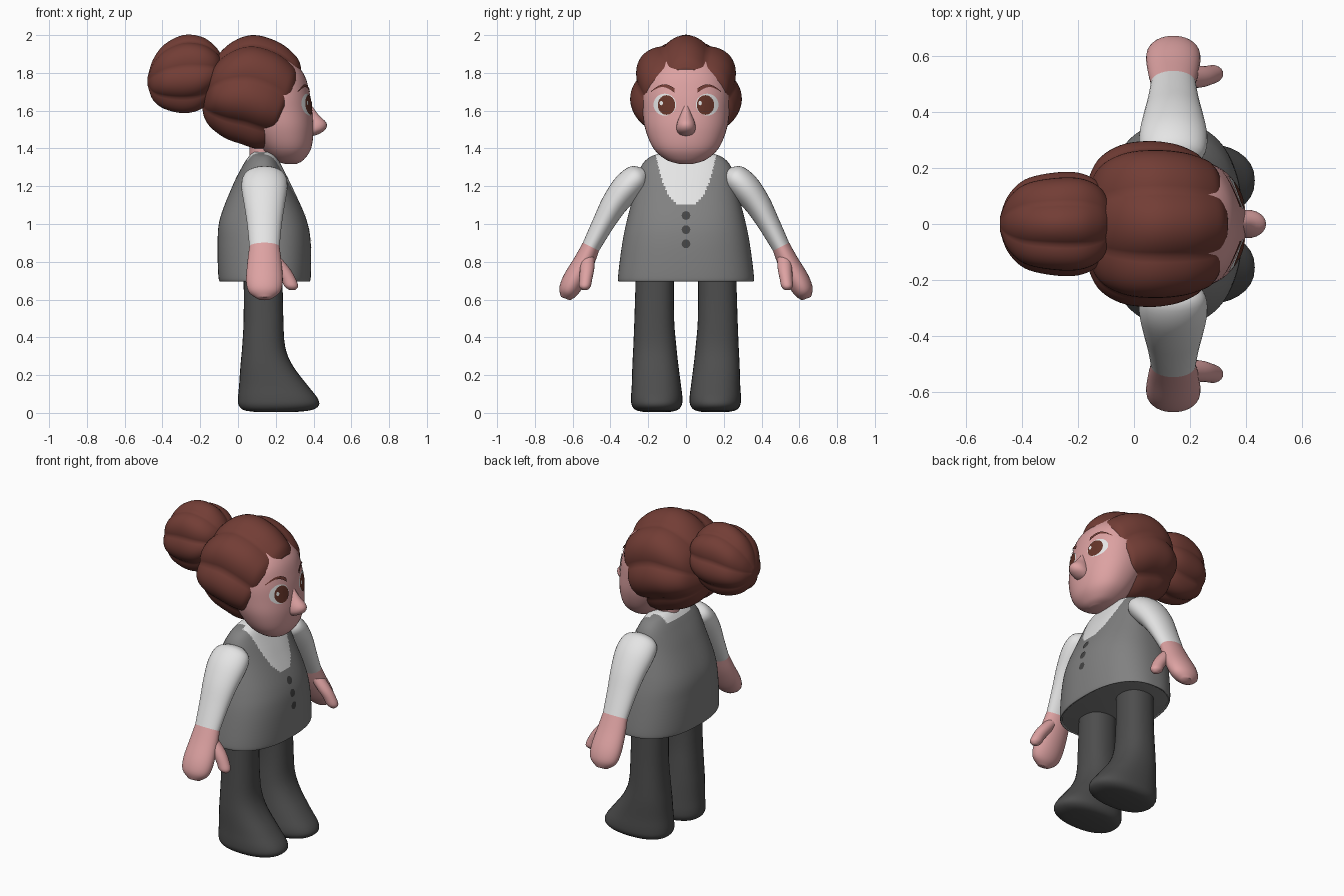
import bpy, bmesh, math
from mathutils import Vector
from mathutils.bvhtree import BVHTree

if "Cube" in bpy.data.objects:
    bpy.data.objects.remove(bpy.data.objects["Cube"])


def mat(name, *rgb):
    m = bpy.data.materials.new(name)
    m.diffuse_color = (*rgb, 1)
    m.use_nodes = True
    m.node_tree.nodes["Principled BSDF"].inputs["Base Color"].default_value = m.diffuse_color
    return m


HAIR = mat("auburn hair", 0.17, 0.047, 0.036)
SKIN = mat("pink skin", 0.72, 0.36, 0.36)
VEST = mat("grey vest", 0.22, 0.22, 0.22)
PANTS = mat("charcoal trousers", 0.075, 0.075, 0.075)
WHITE = mat("white shirt", 0.78, 0.78, 0.78)
BUTTON = mat("dark button", 0.06, 0.06, 0.06)
IRIS = mat("brown iris", 0.13, 0.035, 0.022)


def finish(bm, name, mats, rule=None):
    bmesh.ops.remove_doubles(bm, verts=bm.verts, dist=1e-5)
    if rule:
        for f in bm.faces:
            f.material_index = rule(f.calc_center_median())
    me = bpy.data.meshes.new(name)
    bm.to_mesh(me)
    ob = bpy.data.objects.new(name, me)
    bpy.context.collection.objects.link(ob)
    for m in mats:
        me.materials.append(m)
    bpy.ops.object.select_all(action='DESELECT')
    ob.select_set(True)
    bpy.context.view_layer.objects.active = ob
    bpy.ops.object.shade_smooth_by_angle(angle=math.radians(50))
    tree = BVHTree.FromBMesh(bm)
    bm.free()
    return tree


def spline(rings, sub):
    """Smooth in-between rings; each ring is (centre, u, v)."""
    out = []
    for i in range(len(rings) - 1):
        a, b = rings[max(i - 1, 0)], rings[i]
        c, d = rings[i + 1], rings[min(i + 2, len(rings) - 1)]
        for k in range(sub):
            t = k / sub
            out.append([q + 0.5 * t * (r - p + t * (2 * p - 5 * q + 4 * r - s + t * (3 * (q - r) + s - p)))
                        for p, q, r, s in zip(a, b, c, d)])
    return out + [rings[-1]]


def loft(name, rings, mats, n=32, sub=4, power=2, lobes=0, depth=0, rule=None):
    bm = bmesh.new()
    rows = []
    for c, u, v in spline(rings, sub):
        row = []
        for k in range(n):
            t = 2 * math.pi * k / n
            ct, st = math.cos(t), math.sin(t)
            g = 1 - depth * (1 - abs(math.cos(lobes * t / 2)))
            p = 2 / power
            row.append(bm.verts.new(c + u * g * math.copysign(abs(ct) ** p, ct)
                                    + v * g * math.copysign(abs(st) ** p, st)))
        rows.append(row)
    for a, b in zip(rows, rows[1:]):
        for k in range(n):
            bm.faces.new((a[k], a[(k + 1) % n], b[(k + 1) % n], b[k]))
    bm.faces.new(rows[0])
    bm.faces.new(rows[-1])
    bmesh.ops.recalc_face_normals(bm, faces=bm.faces)
    return finish(bm, name, mats, rule)


def flat(z, x0, x1, hw, y=0):
    """Horizontal ring."""
    return [Vector(((x0 + x1) / 2, y, z)), Vector(((x1 - x0) / 2, 0, 0)), Vector((0, hw, 0))]


def upright(xt, zt, xb, zb, hw):
    """Ring spanning a top and a bottom point in the side plane."""
    a, b = Vector((xt, 0, zt)), Vector((xb, 0, zb))
    return [(a + b) / 2, (a - b) / 2, Vector((0, hw, 0))]


def plate(name, tree, f, nu, nv, lift, material):
    """Thin detail f(u, v) -> (y, z) laid onto the front of a surface."""
    bm = bmesh.new()
    g = []
    for i in range(nu + 1):
        row = []
        for j in range(nv + 1):
            y, z = f(i / nu, j / nv)
            p = tree.ray_cast(Vector((2, y, z)), Vector((-1, 0, 0)))[0]
            row.append(bm.verts.new(p + Vector((lift, 0, 0))))
        g.append(row)
    for i in range(nu):
        for j in range(nv):
            bm.faces.new((g[i][j], g[i + 1][j], g[i + 1][j + 1], g[i][j + 1]))
    bmesh.ops.remove_doubles(bm, verts=bm.verts, dist=1e-5)
    for fc in bm.faces:
        fc.normal_update()
        if fc.normal.x < 0:
            fc.normal_flip()
    finish(bm, name, [material])


def disc(cy, cz, a, b):
    return lambda u, v: (cy + a * v * math.cos(2 * math.pi * u), cz + b * v * math.sin(2 * math.pi * u))


# Torso: vest with shirt showing in the U-shaped neckline
def neckline(c):
    front = c.x > 0.14 and c.z > 1.10 + 0.1 * (abs(c.y) / 0.115) ** 3
    back = c.z > 1.335 and abs(c.y) < 0.12
    return 1 if front or back else 0


torso = loft("vest", [flat(0.70, -0.085, 0.37, 0.345), flat(0.715, -0.103, 0.385, 0.36),
                      flat(0.9, -0.108, 0.385, 0.337), flat(1.03, -0.095, 0.36, 0.31),
                      flat(1.2, -0.03, 0.285, 0.265), flat(1.3, 0.02, 0.235, 0.24),
                      flat(1.355, 0.055, 0.205, 0.19), flat(1.38, 0.08, 0.18, 0.11)],
             [VEST, WHITE], n=144, sub=14, power=2.4, rule=neckline)
for z in (1.045, 0.97, 0.895):
    plate("vest_button", torso, disc(0, z, 0.023, 0.023), 16, 2, 0.004, BUTTON)

# Neck and head
loft("neck", [flat(1.34, 0.06, 0.19, 0.075), flat(1.5, 0.06, 0.19, 0.075)], [SKIN])
head = loft("head", [flat(1.318, 0.25, 0.31, 0.035), flat(1.34, 0.185, 0.348, 0.105),
                     flat(1.40, 0.12, 0.387, 0.172), flat(1.5, 0.05, 0.4, 0.215),
                     flat(1.6, 0, 0.393, 0.23), flat(1.7, -0.02, 0.378, 0.232),
                     flat(1.8, 0, 0.345, 0.205), flat(1.9, 0.05, 0.26, 0.12)],
            [SKIN], n=48, sub=5, power=2.2)
loft("nose", [flat(1.63, 0.34, 0.388, 0.015), flat(1.58, 0.34, 0.425, 0.03),
              flat(1.535, 0.34, 0.468, 0.047), flat(1.50, 0.34, 0.462, 0.05),
              flat(1.475, 0.34, 0.425, 0.036), flat(1.465, 0.35, 0.39, 0.015)], [SKIN], n=24)

# Hair cap and bun, with front-to-back grooves
loft("hair", [upright(0.335, 1.825, 0.145, 1.40, 0.238), upright(0.31, 1.885, 0.13, 1.385, 0.262),
              upright(0.22, 1.96, 0.08, 1.385, 0.29), upright(0.09, 2.0, 0.02, 1.405, 0.30),
              upright(-0.02, 1.97, -0.07, 1.44, 0.285), upright(-0.11, 1.89, -0.145, 1.50, 0.23),
              upright(-0.16, 1.79, -0.18, 1.56, 0.13), upright(-0.175, 1.71, -0.19, 1.62, 0.04)],
     [HAIR], n=84, sub=5, lobes=7, depth=0.11)
loft("hair_bun", [upright(-0.478, 1.78, -0.478, 1.73, 0.025), upright(-0.45, 1.87, -0.45, 1.65, 0.10),
                  upright(-0.39, 1.95, -0.39, 1.60, 0.16), upright(-0.29, 2.0, -0.29, 1.575, 0.185),
                  upright(-0.19, 1.99, -0.20, 1.595, 0.185), upright(-0.12, 1.94, -0.13, 1.66, 0.15),
                  upright(-0.08, 1.88, -0.08, 1.72, 0.08)],
     [HAIR], n=84, sub=5, lobes=7, depth=0.11)

for s, side in ((1, "left"), (-1, "right")):
    # Eyes and brows
    plate(side + "_eye_white", head, disc(s * 0.112, 1.632, 0.06, 0.058), 32, 4, 0.003, WHITE)
    plate(side + "_iris", head, disc(s * 0.103, 1.63, 0.046, 0.052), 32, 4, 0.006, IRIS)
    plate(side + "_eye_glint", head, disc(s * 0.103 - 0.028, 1.64, 0.009, 0.012), 12, 1, 0.009, WHITE)
    plate(side + "_eyebrow", head,
          lambda u, v: (s * (0.06 + 0.125 * u),
                        1.69 + 0.042 * math.sin(math.pi * (0.12 + 0.8 * u)) + 0.02 * (v - 0.5) * (1.2 - u)),
          16, 2, 0.008, HAIR)

    # Arm path: y, z, half depth along x, half thickness; wrist is point 5
    path = [(0.215, 1.27, 0.06, 0.03), (0.25, 1.25, 0.11, 0.07), (0.31, 1.195, 0.122, 0.08),
            (0.38, 1.105, 0.108, 0.07), (0.44, 1.0, 0.092, 0.058), (0.503, 0.88, 0.08, 0.048),
            (0.54, 0.80, 0.09, 0.055), (0.595, 0.70, 0.097, 0.06), (0.625, 0.64, 0.082, 0.05),
            (0.638, 0.605, 0.035, 0.025)]
    arm = []
    for i, (y, z, rx, rt) in enumerate(path):
        a, b = path[max(i - 1, 0)], path[min(i + 1, len(path) - 1)]
        nrm = Vector((0, s * (a[1] - b[1]), b[0] - a[0])).normalized()
        arm.append([Vector((0.14, s * y, z)), Vector((rx, 0, 0)), nrm * rt])
    loft(side + "_sleeve", arm[:6], [WHITE])
    loft(side + "_hand", arm[5:], [SKIN])
    loft(side + "_thumb", [flat(z, x - r, x + r, r * 0.85, s * y) for x, y, z, r in
                           ((0.16, 0.52, 0.85, 0.04), (0.225, 0.523, 0.77, 0.045),
                            (0.265, 0.53, 0.71, 0.04), (0.282, 0.535, 0.67, 0.036),
                            (0.287, 0.535, 0.65, 0.015))], [SKIN], n=20)

    # Trouser leg flowing into the foot
    loft(side + "_leg", [flat(0.76, 0.03, 0.235, 0.1, s * 0.165), flat(0.5, 0.03, 0.24, 0.105, s * 0.168),
                         flat(0.35, 0.022, 0.25, 0.114, s * 0.165), flat(0.25, 0.013, 0.29, 0.122, s * 0.162),
                         flat(0.15, 0.006, 0.365, 0.13, s * 0.157), flat(0.08, 0.0, 0.42, 0.136, s * 0.155),
                         flat(0.04, 0.004, 0.428, 0.132, s * 0.155), flat(0.015, 0.03, 0.39, 0.11, s * 0.155),
                         flat(0.005, 0.09, 0.31, 0.07, s * 0.155)], [PANTS], power=2.3)
